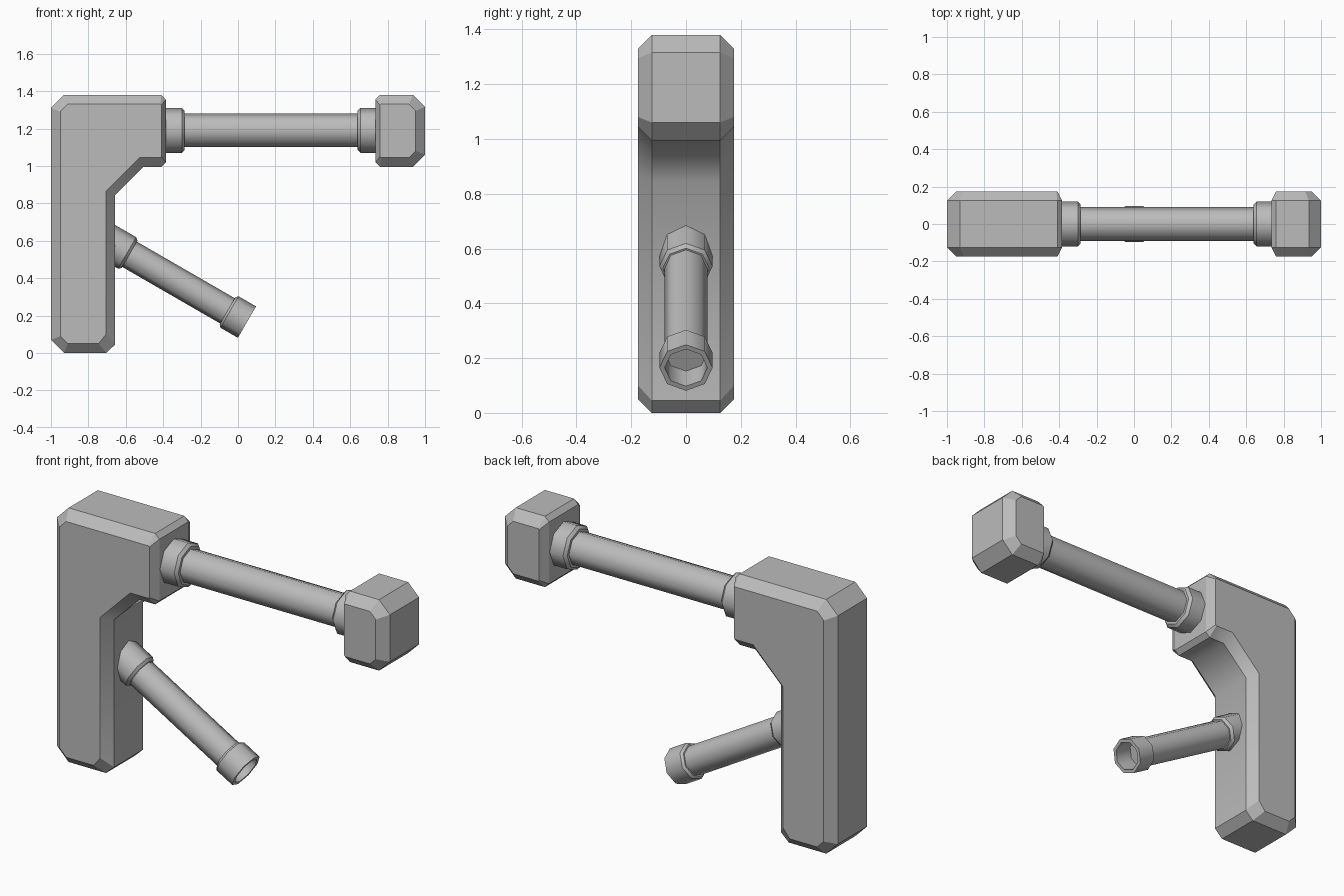
import bpy, bmesh, math
from mathutils import Matrix, Vector

cube = bpy.data.objects.get("Cube")
if cube:
    bpy.data.objects.remove(cube, do_unlink=True)

grey = bpy.data.materials.new("plain_grey")
grey.use_nodes = True
grey.diffuse_color = (0.5, 0.5, 0.5, 1)
grey.node_tree.nodes["Principled BSDF"].inputs["Base Color"].default_value = (0.5, 0.5, 0.5, 1)


def finish(name, bm):
    mesh = bpy.data.meshes.new(name)
    bm.to_mesh(mesh)
    bm.free()
    mesh.materials.append(grey)
    obj = bpy.data.objects.new(name, mesh)
    bpy.context.collection.objects.link(obj)
    return obj


def chamfered_slab(name, outer, inner, half=0.175, rim=0.05):
    """Side profile stretched along y, narrowing to the inner profile at both faces."""
    bm = bmesh.new()
    layers = [(inner, -half), (outer, rim - half), (outer, half - rim), (inner, half)]
    rings = [[bm.verts.new((x, y, z)) for x, z in pts] for pts, y in layers]
    n = len(outer)
    for a, b in zip(rings, rings[1:]):
        for i in range(n):
            j = (i + 1) % n
            bm.faces.new((a[i], a[j], b[j], b[i]))
    bm.faces.new(rings[0])
    bm.faces.new(rings[-1][::-1])
    bmesh.ops.recalc_face_normals(bm, faces=bm.faces)
    # the inside bend blends softly, every other edge is crisp
    for f in bm.faces:
        f.smooth = True
    for e in bm.edges:
        e.smooth = e.calc_face_angle_signed() < 0.1
    return finish(name, bm)


def lathe(name, profile, start, direction, sides=8):
    """Turned part: (distance, radius) pairs along an axis in the xz plane."""
    axis = Vector(direction).normalized()
    side = Vector((0, 1, 0))
    up = axis.cross(side)
    bm = bmesh.new()
    rings = []
    for d, r in profile:
        ring = []
        for k in range(sides):
            a = math.tau * k / sides
            ring.append(bm.verts.new(Vector(start) + axis * d
                                     + r * (math.cos(a) * up + math.sin(a) * side)))
        rings.append(ring)
    for a, b in zip(rings, rings[1:]):
        for i in range(sides):
            j = (i + 1) % sides
            bm.faces.new((a[i], a[j], b[j], b[i])).smooth = True
    bm.faces.new(rings[0])
    bm.faces.new(rings[-1][::-1])
    bmesh.ops.recalc_face_normals(bm, faces=bm.faces)
    # crisp rings, soft lengthwise edges
    for ring in rings:
        for i in range(sides):
            bm.edges.get((ring[i], ring[(i + 1) % sides])).smooth = False
    return finish(name, bm)


# Main L-shaped body
chamfered_slab(
    "body",
    [(-1, .07), (-.93, 0), (-.705, 0), (-.657, .045), (-.657, .845), (-.505, .995),
     (-.41, .995), (-.385, 1.02), (-.385, 1.355), (-.41, 1.38), (-.93, 1.38), (-1, 1.31)],
    [(-.95, .09), (-.91, .05), (-.745, .05), (-.705, .1), (-.705, .865), (-.525, 1.045),
     (-.415, 1.045), (-.41, 1.05), (-.41, 1.325), (-.415, 1.33), (-.91, 1.33), (-.95, 1.29)])

# Block at the far end of the bar
chamfered_slab(
    "end_block",
    [(.735, 1.02), (.76, .995), (.935, .995), (1, 1.06),
     (1, 1.315), (.935, 1.38), (.76, 1.38), (.735, 1.355)],
    [(.76, 1.05), (.765, 1.045), (.915, 1.045), (.95, 1.08),
     (.95, 1.295), (.915, 1.33), (.765, 1.33), (.76, 1.325)])

# Horizontal bar with a collar at each end
lathe("bar", [(0, .09), (1.18, .09)], (-.41, 0, 1.19), (1, 0, 0))
collar = [(0, .12), (.105, .12), (.12, .105)]
lathe("bar_collar_right", collar, (-.405, 0, 1.19), (1, 0, 0))
lathe("bar_collar_left", collar, (.76, 0, 1.19), (-1, 0, 0))

# Sloping tube with a root collar and a hollow tip
slope = (math.cos(math.radians(30)), 0, -.5)
tip = Vector((.048, 0, .165))
along = Vector(slope)
lathe("tube", [(0, .078), (.79, .078)], tip - along * .9, slope)
lathe("tube_collar", [(0, .097), (.18, .097), (.195, .085)], tip - along * .92, slope)
lathe("tube_tip", [(0, .085), (.012, .097), (.12, .097), (.12, .078), (.01, .078)],
      tip - along * .12, slope)
